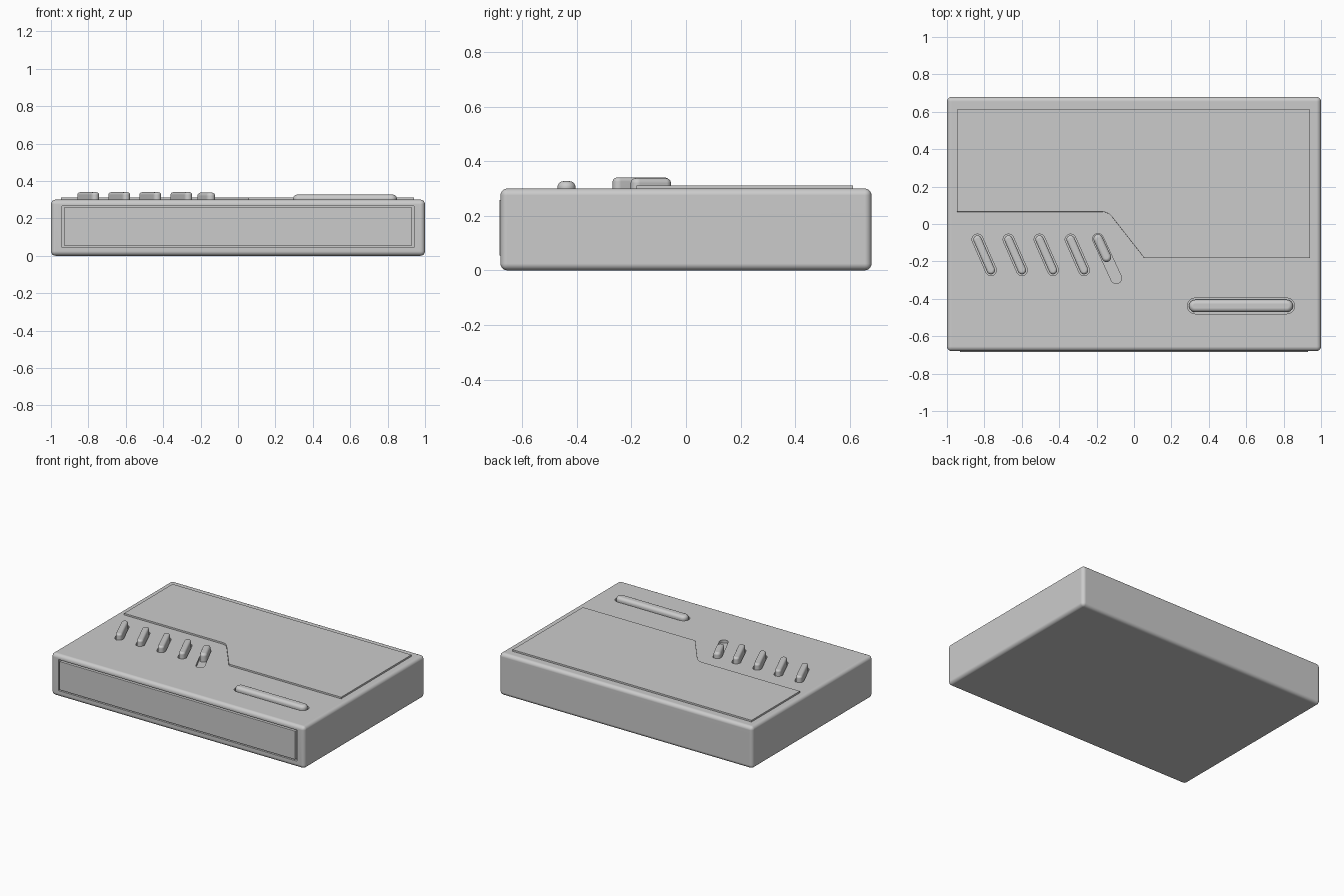
import bpy, bmesh, math
from mathutils import Vector

if "Cube" in bpy.data.objects:
    bpy.data.objects.remove(bpy.data.objects["Cube"])


def rounded_prism(name, outline, z0, z1, bevel=0.0, segs=4):
    """Extrude an xy outline (counter-clockwise), rounding the top rim."""
    bm = bmesh.new()
    face = bm.faces.new([bm.verts.new((x, y, z0)) for x, y in outline])
    ext = bmesh.ops.extrude_face_region(bm, geom=[face], use_keep_orig=True)
    for g in ext["geom"]:
        if isinstance(g, bmesh.types.BMVert):
            g.co.z = z1
    bmesh.ops.recalc_face_normals(bm, faces=bm.faces[:])
    if bevel:
        rim = [e for e in bm.edges if all(abs(v.co.z - z1) < 1e-6 for v in e.verts)]
        bmesh.ops.bevel(bm, geom=rim, offset=bevel, segments=segs, profile=0.5,
                        affect='EDGES', clamp_overlap=True)
    return make_object(name, bm)


def box(name, lo, hi, bevel=0.0, segs=4):
    bm = bmesh.new()
    bmesh.ops.create_cube(bm, size=1)
    for v in bm.verts:
        v.co = Vector([l + (c + 0.5) * (h - l) for c, l, h in zip(v.co, lo, hi)])
    if bevel:
        bmesh.ops.bevel(bm, geom=bm.edges[:], offset=bevel, segments=segs,
                        profile=0.5, affect='EDGES')
    return make_object(name, bm)


def make_object(name, bm):
    me = bpy.data.meshes.new(name)
    bm.to_mesh(me)
    bm.free()
    ob = bpy.data.objects.new(name, me)
    bpy.context.collection.objects.link(ob)
    return ob


def smooth(ob):
    bpy.ops.object.select_all(action='DESELECT')
    ob.select_set(True)
    bpy.context.view_layer.objects.active = ob
    bpy.ops.object.shade_smooth_by_angle(angle=math.radians(35))
    wn = ob.modifiers.new("Weighted", 'WEIGHTED_NORMAL')
    wn.keep_sharp = True


def stadium(a, b, r, n=12):
    """Capsule outline around the segment a-b."""
    base = math.atan2(b[1] - a[1], b[0] - a[0])
    pts = []
    for c, start in ((b, base - math.pi / 2), (a, base + math.pi / 2)):
        for i in range(n + 1):
            t = start + math.pi * i / n
            pts.append((c[0] + r * math.cos(t), c[1] + r * math.sin(t)))
    return pts


TOP = 0.30
cutters = []

# Main case
body = box("case", (-1, -0.68, 0), (1, 0.68, TOP), 0.025, 5)

# Front drawer panel in a shallow groove
cutters.append(box("front_cutter", (-0.942, -0.75, 0.045), (0.942, -0.66, 0.267)))
smooth(box("front_panel", (-0.931, -0.684, 0.054), (0.931, -0.65, 0.258), 0.003, 2))

# Slanted push buttons, each seated in its own slot
for i in range(4):
    x = -0.801 + i * 0.166
    a, b = (x - 0.036, -0.083), (x + 0.036, -0.247)
    cutters.append(rounded_prism(f"button_cutter_{i}", stadium(a, b, 0.029), 0.28, 0.40))
    smooth(rounded_prism(f"button_{i}", stadium(a, b, 0.022), 0.27, 0.340, 0.014))

# Slider slot with its knob at the upper end
a, b = (-0.192, -0.080), (-0.095, -0.290)
cutters.append(rounded_prism("slider_cutter", stadium(a, b, 0.029), 0.28, 0.40))
knob_end = (-0.147, -0.178)
smooth(rounded_prism("slider_knob", stadium(a, knob_end, 0.025), 0.27, 0.338, 0.018))

# Long bar button
a, b = (0.327, -0.438), (0.817, -0.438)
cutters.append(rounded_prism("bar_cutter", stadium(a, b, 0.042), 0.28, 0.40))
smooth(rounded_prism("bar_button", stadium(a, b, 0.033), 0.27, 0.327, 0.022, 5))

# Raised lid plate with the stepped front edge
lid = [(-0.946, 0.612), (-0.946, 0.065), (-0.165, 0.065), (-0.147, 0.061),
       (-0.130, 0.051), (-0.115, 0.035), (0.055, -0.182), (0.942, -0.182), (0.942, 0.612)]
smooth(rounded_prism("lid_plate", lid, 0.28, 0.312, 0.002, 2))

# Cut all recesses into the case
bpy.context.view_layer.objects.active = body
for c in cutters:
    m = body.modifiers.new("Recess", 'BOOLEAN')
    m.operation = 'DIFFERENCE'
    m.solver = 'EXACT'
    m.object = c
    bpy.ops.object.modifier_apply(modifier=m.name)
for c in cutters:
    bpy.data.objects.remove(c, do_unlink=True)
smooth(body)
